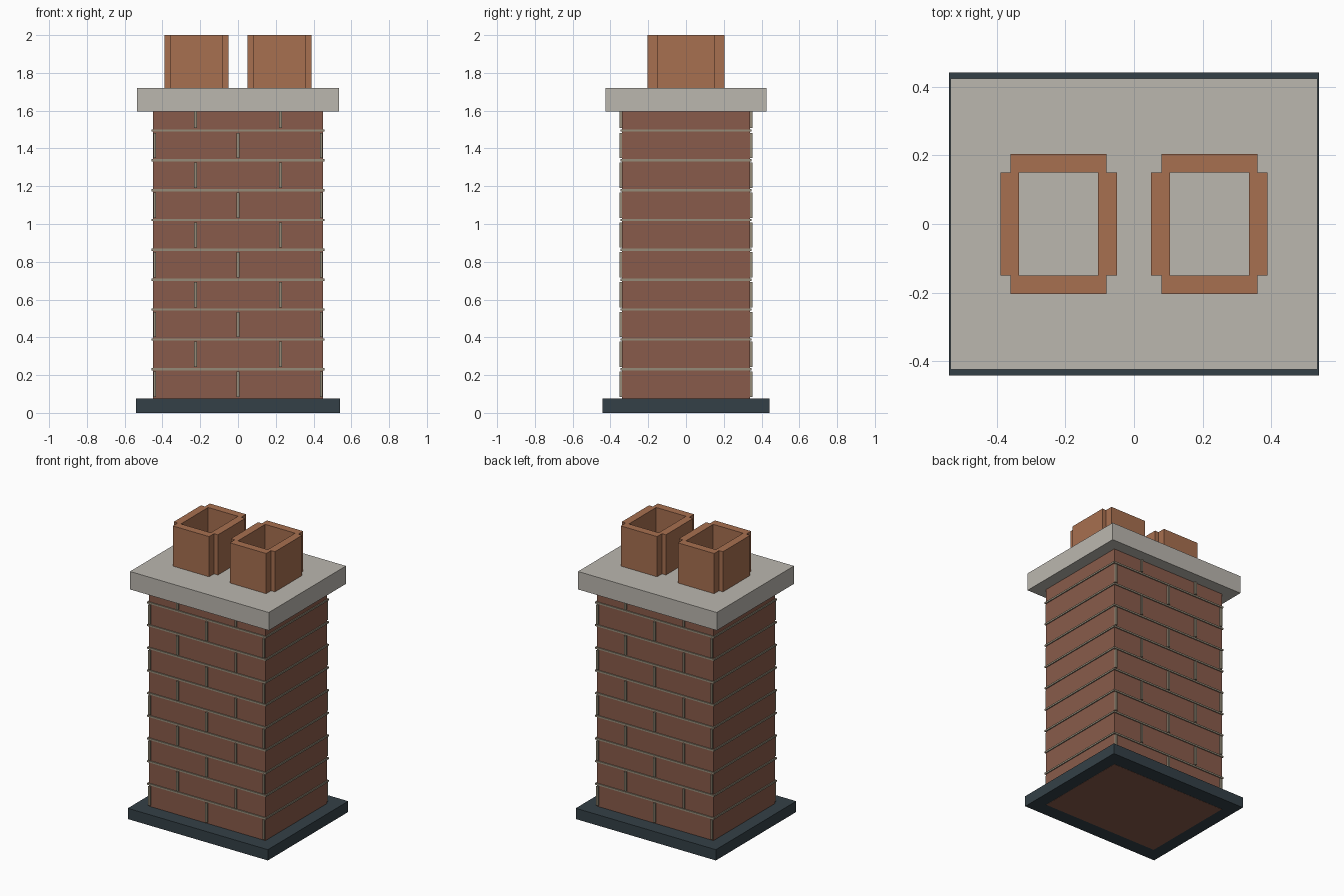
import bpy

default = bpy.data.objects.get("Cube")
if default:
    bpy.data.objects.remove(default, do_unlink=True)


def material(name, rgb):
    mat = bpy.data.materials.new(name)
    mat.use_nodes = True
    mat.diffuse_color = (*rgb, 1)
    mat.node_tree.nodes["Principled BSDF"].inputs["Base Color"].default_value = (*rgb, 1)
    return mat


BRICK = material("red_brick", (0.25, 0.105, 0.069))
MORTAR = material("mortar_grey", (0.30, 0.26, 0.19))
STONE = material("cap_stone", (0.497, 0.474, 0.429))
CLAY = material("pot_clay", (0.39, 0.16, 0.08))
LEAD = material("dark_flashing", (0.034, 0.051, 0.063))


def box(name, center, size, mat):
    bpy.ops.mesh.primitive_cube_add(size=1, location=center)
    obj = bpy.context.object
    obj.name = name
    obj.scale = size
    bpy.ops.object.transform_apply(location=False, rotation=False, scale=True)
    obj.data.materials.append(mat)
    return obj


def slab(name, width, depth, bottom, top, mat):
    return box(name, (0, 0, (bottom + top) / 2), (width, depth, top - bottom), mat)


# Flashing, stack and cap
slab("base_flashing", 1.08, 0.885, 0, 0.075, LEAD)
slab("brick_stack", 0.90, 0.68, -0.0005 + 0.0005, 1.60, BRICK)
slab("stack_underside", 0.90, 0.68, 0, 0.001, BRICK).location.z -= 0.001
slab("cap_slab", 1.07, 0.85, 1.595, 1.72, STONE)

# Mortar bands around the stack, with upright joints staggered course by course
COURSE, FIRST, JOINT = 0.158, 0.231, 0.012
for row in range(10):
    z = FIRST + row * COURSE
    if row < 9:
        slab("mortar_band", 0.914, 0.694, z - JOINT / 2, z + JOINT / 2, MORTAR)
    low = max(z - COURSE + JOINT, 0.075)
    high = min(z - JOINT, 1.597)
    for x in ((-0.44, 0, 0.44) if row % 2 == 0 else (-0.225, 0.225)):
        for side in (-1, 1):
            box("upright_joint", (x, side * 0.342, (low + high) / 2),
                (0.014, 0.018, high - low), MORTAR)

# Two square pots, each made of four walls with notched corners
for label, x in (("right", -0.22), ("left", 0.22)):
    for side in (-1, 1):
        box(label + "_pot_side_wall", (x + side * 0.1425, 0, 1.86),
            (0.055, 0.30, 0.28), CLAY)
        box(label + "_pot_end_wall", (x, side * 0.177, 1.86),
            (0.28, 0.054, 0.28), CLAY)
